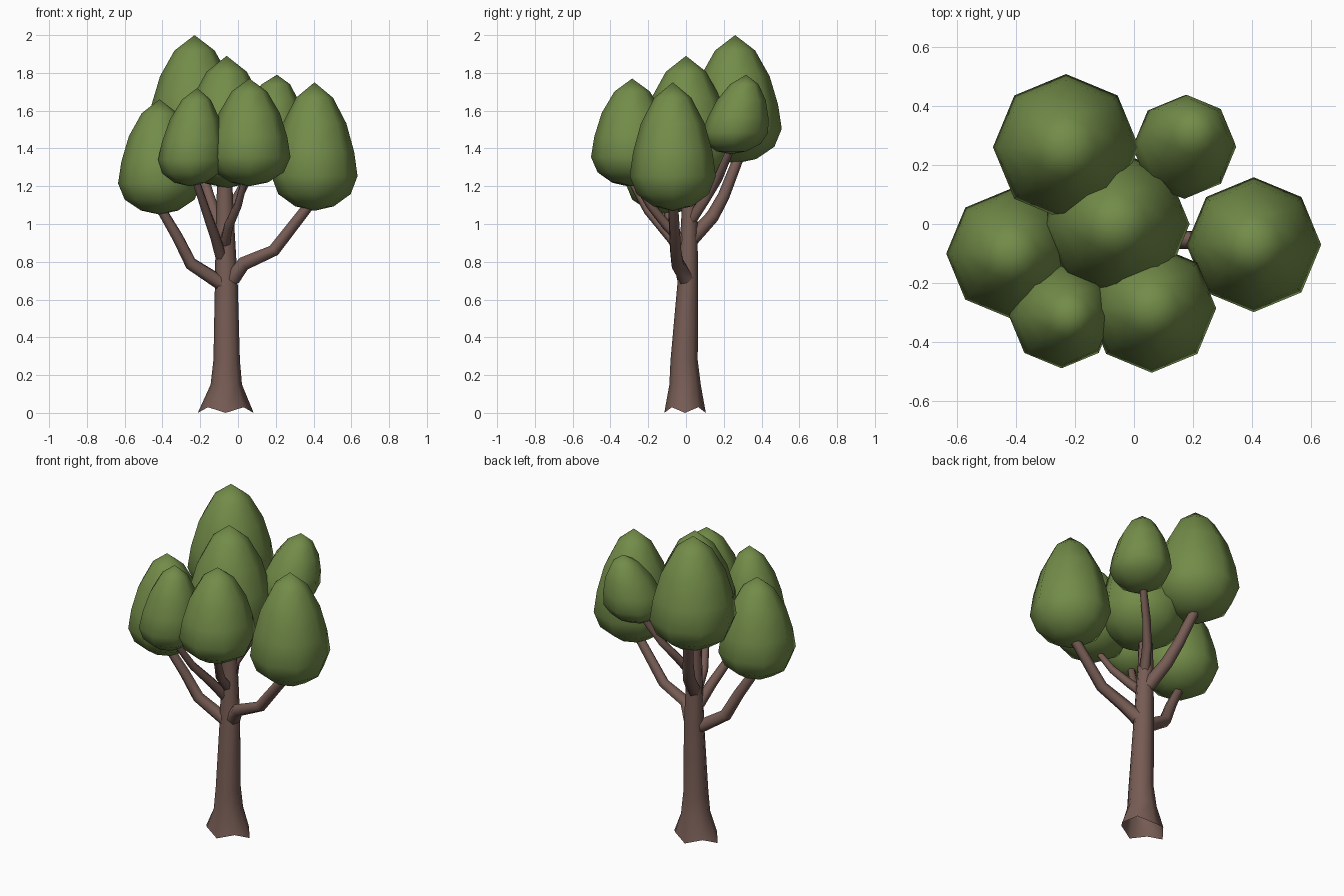
import bpy, bmesh, math
from mathutils import Vector

if "Cube" in bpy.data.objects:
    bpy.data.objects.remove(bpy.data.objects["Cube"])


def material(name, rgb):
    m = bpy.data.materials.new(name)
    m.diffuse_color = (*rgb, 1)
    m.use_nodes = True
    m.node_tree.nodes["Principled BSDF"].inputs["Base Color"].default_value = m.diffuse_color
    return m


bark = material("bark_brown", (0.185, 0.108, 0.090))
leaf = material("leaf_green", (0.170, 0.262, 0.066))


def finish(name, bm, mat):
    bmesh.ops.recalc_face_normals(bm, faces=bm.faces)
    me = bpy.data.meshes.new(name)
    bm.to_mesh(me)
    bm.free()
    me.materials.append(mat)
    for p in me.polygons:
        p.use_smooth = True
    ob = bpy.data.objects.new(name, me)
    bpy.context.collection.objects.link(ob)
    return ob


def bridge(bm, rings):
    for a, b in zip(rings, rings[1:]):
        n = len(a)
        for i in range(n):
            bm.faces.new((a[i], a[(i + 1) % n], b[(i + 1) % n], b[i]))


# Egg-shaped leaf clump: (height fraction, radius fraction)
EGG = [(0.035, 0.45), (0.13, 0.84), (0.27, 1.0), (0.46, 0.92), (0.68, 0.74), (0.88, 0.43)]


def clump(name, x, y, r, z0, z1, lean=(0, 0)):
    bm = bmesh.new()
    h = z1 - z0

    def point(t, k, a):
        s = t - 0.27
        return bm.verts.new((x + lean[0] * s + r * k * math.cos(a),
                             y + lean[1] * s + r * k * math.sin(a), z0 + h * t))
    rings = [[point(t, k, i * math.tau / 8) for i in range(8)] for t, k in EGG]
    bridge(bm, rings)
    for ring, t in ((rings[0], 0), (rings[-1], 1)):
        tip = point(t, 0, 0)
        for i in range(8):
            bm.faces.new((ring[i], ring[(i + 1) % 8], tip))
    finish(name, bm, leaf)


clump("leaves_back_left", -0.23, 0.26, 0.247, 1.32, 2.00)
clump("leaves_back_right", 0.17, 0.26, 0.175, 1.37, 1.79, (0.05, 0.08))
clump("leaves_center", -0.06, 0.00, 0.248, 1.19, 1.89)
clump("leaves_left", -0.415, -0.10, 0.22, 1.05, 1.66)
clump("leaves_right", 0.405, -0.07, 0.228, 1.07, 1.75)
clump("leaves_front_right", 0.06, -0.285, 0.218, 1.20, 1.77)
clump("leaves_front_left", -0.245, -0.31, 0.178, 1.20, 1.72, (0.04, 0))

# Trunk: (x, y, z, x radius, y radius), open flared foot with wavy rim
TRUNK = [(-0.065, -0.005, 0.015, 0.148, 0.11), (-0.062, -0.005, 0.15, 0.083, 0.083),
         (-0.06, -0.01, 0.28, 0.07, 0.072), (-0.062, 0.01, 0.70, 0.06, 0.054),
         (-0.07, 0.018, 1.05, 0.047, 0.042), (-0.07, 0.015, 1.27, 0.038, 0.036)]
bm = bmesh.new()
rings = []
for j, (x, y, z, rx, ry) in enumerate(TRUNK):
    ring = []
    for i in range(8):
        a = i * math.tau / 8
        k = 1 - 0.1 * (i % 2) if j == 0 else 1
        dz = 0.015 * (-1) ** (i + 1) if j == 0 else 0
        ring.append(bm.verts.new((x + rx * k * math.cos(a), y + ry * k * math.sin(a), z + dz)))
    rings.append(ring)
bridge(bm, rings)
finish("trunk", bm, bark)


# Branches: bent, tapering six-sided tubes
def branch(name, pts, r0, r1):
    bm = bmesh.new()
    pts = [Vector(p) for p in pts]
    rings = []
    for j, p in enumerate(pts):
        d = (pts[min(j + 1, len(pts) - 1)] - pts[max(j - 1, 0)]).normalized()
        u = d.cross(Vector((0.3, -0.9, 0.1)) if abs(d.x) > abs(d.y) else Vector((1, 0, 0))).normalized()
        v = d.cross(u)
        r = r0 + (r1 - r0) * j / (len(pts) - 1)
        rings.append([bm.verts.new(p + r * (u * math.cos(i * math.tau / 6) + v * math.sin(i * math.tau / 6)))
                      for i in range(6)])
    bridge(bm, rings)
    finish(name, bm, bark)


branch("branch_left", [(-0.08, 0, 0.68), (-0.25, -0.03, 0.79), (-0.32, -0.06, 0.93), (-0.42, -0.1, 1.10)], 0.04, 0.026)
branch("branch_right", [(-0.03, 0.0, 0.71), (0.03, -0.045, 0.79), (0.19, -0.055, 0.86), (0.40, -0.07, 1.13)], 0.042, 0.028)
branch("branch_front_left", [(-0.09, 0.0, 0.83), (-0.12, -0.08, 0.93), (-0.17, -0.2, 1.07), (-0.23, -0.3, 1.25)], 0.033, 0.02)
branch("branch_front_right", [(-0.07, 0.0, 0.89), (-0.05, -0.10, 0.99), (0.0, -0.19, 1.10), (0.04, -0.28, 1.25)], 0.03, 0.018)
branch("branch_back_left", [(-0.07, 0.02, 0.91), (-0.12, 0.14, 1.04), (-0.155, 0.2, 1.15), (-0.22, 0.29, 1.38)], 0.04, 0.027)
branch("branch_back_right", [(-0.06, 0.02, 1.01), (-0.01, 0.10, 1.13), (0.05, 0.17, 1.24), (0.15, 0.25, 1.43)], 0.03, 0.02)
